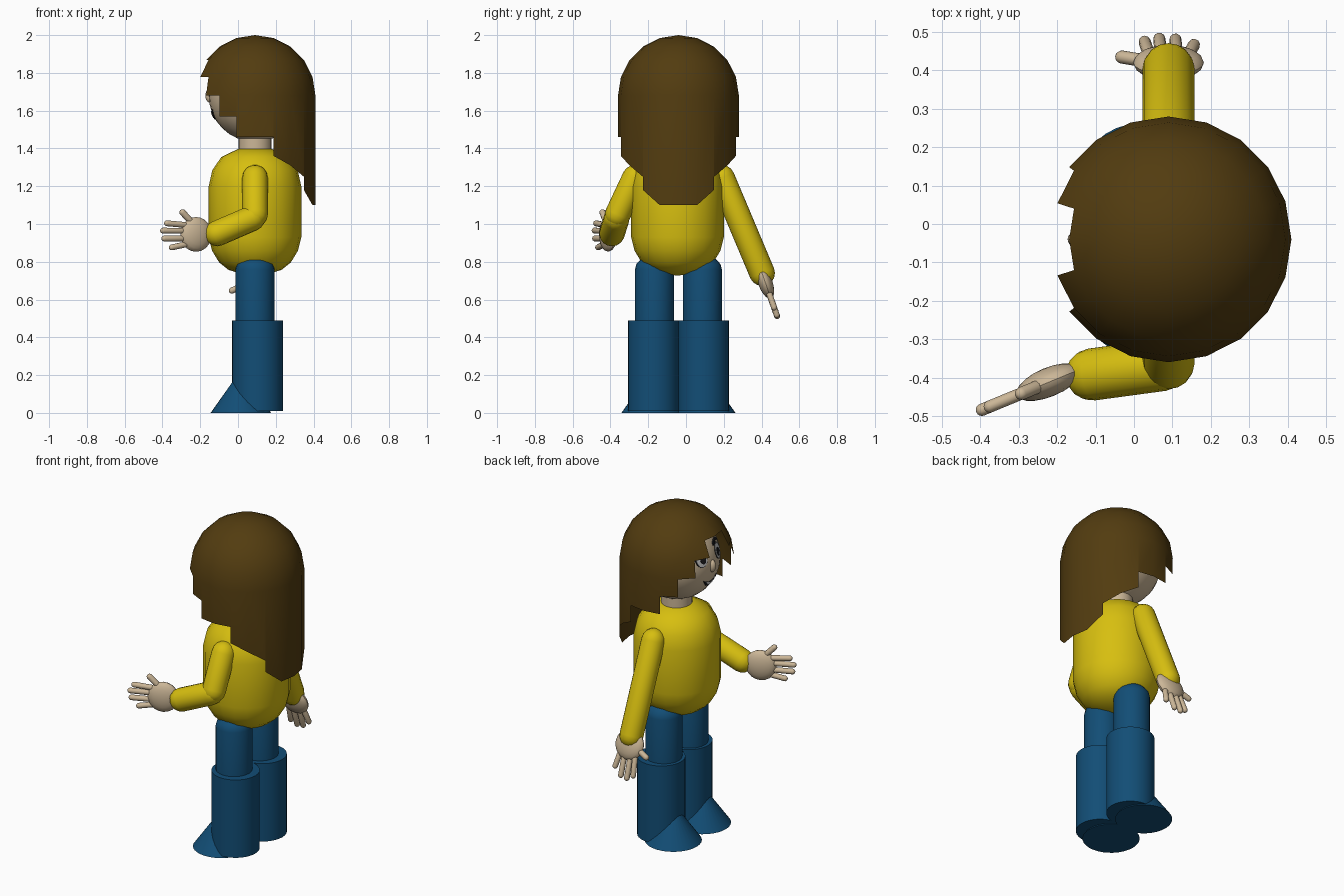
import bpy, bmesh
from math import sin, cos, pi, radians, sqrt
from mathutils import Vector, Matrix

if "Cube" in bpy.data.objects:
    bpy.data.objects.remove(bpy.data.objects["Cube"])

CX, CY = 0.09, -0.04
HEAD = Vector((CX, CY, 1.68))


def material(name, rgb):
    m = bpy.data.materials.new(name)
    m.diffuse_color = (*rgb, 1)
    m.use_nodes = True
    m.node_tree.nodes["Principled BSDF"].inputs["Base Color"].default_value = m.diffuse_color
    return m


YELLOW = material("yellow", (0.68, 0.52, 0.005))
BLUE = material("blue", (0.006, 0.075, 0.18))
BROWN = material("brown", (0.085, 0.045, 0.005))
SKIN = material("skin", (0.6, 0.47, 0.31))
WHITE = material("white", (0.8, 0.8, 0.8))
BLACK = material("black", (0.01, 0.01, 0.012))


def finish(name, bm, mat, angle=40):
    bmesh.ops.remove_doubles(bm, verts=bm.verts, dist=1e-5)
    bmesh.ops.recalc_face_normals(bm, faces=bm.faces)
    me = bpy.data.meshes.new(name)
    bm.to_mesh(me)
    bm.free()
    me.materials.append(mat)
    ob = bpy.data.objects.new(name, me)
    bpy.context.collection.objects.link(ob)
    bpy.ops.object.select_all(action='DESELECT')
    bpy.context.view_layer.objects.active = ob
    ob.select_set(True)
    bpy.ops.object.shade_smooth_by_angle(angle=radians(angle))
    return ob


def lathe(bm, profile, matrix, seg=20):
    """Spin (radius, height) pairs about local z, closing the ends."""
    rings = [[bm.verts.new(matrix @ Vector((r * cos(2 * pi * i / seg), r * sin(2 * pi * i / seg), z)))
              for i in range(seg)] for r, z in profile]
    for a, b in zip(rings, rings[1:]):
        for i in range(seg):
            j = (i + 1) % seg
            bm.faces.new((a[i], a[j], b[j], b[i]))
    bm.faces.new(rings[0][::-1])
    bm.faces.new(rings[-1])


def turned(name, profile, x, y, mat, seg=20):
    bm = bmesh.new()
    lathe(bm, profile, Matrix.Translation((x, y, 0)), seg)
    return finish(name, bm, mat)


def capsule(bm, a, b, r, seg=16):
    a, b = Vector(a), Vector(b)
    d = b - a
    m = Matrix.Translation(a) @ d.to_track_quat('Z', 'Y').to_matrix().to_4x4()
    arc = [radians(t) for t in (2, 22.5, 45, 67.5, 90)]
    prof = [(r * sin(t), -r * cos(t)) for t in arc]
    prof += [(r * sin(t), d.length + r * cos(t)) for t in reversed(arc)]
    lathe(bm, prof, m, seg)


def ellipsoid(bm, matrix, radii, seg=20):
    bmesh.ops.create_uvsphere(bm, u_segments=seg, v_segments=seg // 2, radius=1,
                              matrix=matrix @ Matrix.Diagonal((*radii, 1)))


# Torso and neck
turned("torso", [(0.01, 0.728), (0.07, 0.735), (0.14, 0.757), (0.19, 0.797), (0.228, 0.86), (0.245, 0.93),
                 (0.245, 1.2), (0.226, 1.285), (0.178, 1.355), (0.088, 1.398)], CX, CY - 0.005, YELLOW)
turned("neck", [(0.088, 1.38), (0.088, 1.48)], CX, CY, SKIN)

# Head and nose
bm = bmesh.new()
ellipsoid(bm, Matrix.Translation(HEAD), (0.245, 0.245, 0.245), 32)
finish("head", bm, SKIN)
bm = bmesh.new()
ellipsoid(bm, Matrix.Translation((-0.148, CY, 1.68)), (0.025, 0.021, 0.038))
finish("nose", bm, SKIN)

# Hair: 20-sided dome; each column hangs to its own length, counted from the front
rings = [(0.32 * cos(radians(e)), 1.68 + 0.32 * sin(radians(e))) for e in (90, 72, 54, 36, 18, 0)]
hang = [(1.868, 1.868), (1.779, 1.779), (1.68, 1.68), (1.57, 1.57), (1.46, 1.46), (1.46, 1.46),
        (1.36, 1.31), (1.31, 1.25), (1.18, 1.10), (1.10, 1.10)]
bm = bmesh.new()
for side in (1, -1):
    for c, (z0, z1) in enumerate(hang):
        ends = []
        for k, low in ((c, z0), (c + 1, z1)):
            t = pi - side * radians(18 * k)
            col = [(r, z) for r, z in rings if z > low - 0.005]
            if low < 1.675:
                col.append((0.32, low))
            ends.append([bm.verts.new((CX + r * cos(t), CY + r * sin(t), z)) for r, z in col])
        for i in range(len(ends[0]) - 1):
            quad = [ends[0][i], ends[0][i + 1], ends[1][i + 1], ends[1][i]]
            bm.faces.new(quad[:3] if i == 0 else quad)
bm.normal_update()
finish("hair", bm, BROWN)


# Face details: flat outlines (y, z from head centre) laid on the head
def decal(name, outline, lift, mat):
    bm = bmesh.new()
    R = 0.245 + lift
    n = len(outline)
    cy, cz = sum(p[0] for p in outline) / n, sum(p[1] for p in outline) / n

    def put(y, z, rad=R):
        return bm.verts.new(HEAD + Vector((-sqrt(rad * rad - y * y - z * z), y, z)))
    mid = put(cy, cz)
    half = [put((y + cy) / 2, (z + cz) / 2) for y, z in outline]
    edge = [put(y, z) for y, z in outline]
    skirt = [put(y, z, 0.243) for y, z in outline]
    for i in range(n):
        j = (i + 1) % n
        bm.faces.new((mid, half[i], half[j]))
        for a, b in ((half, edge), (edge, skirt)):
            bm.faces.new((a[i], b[i], b[j], a[j]))
    finish(name, bm, mat)


def oval(y, z, ry, rz, n=20):
    return [(y + ry * cos(2 * pi * i / n), z + rz * sin(2 * pi * i / n)) for i in range(n)]


def smile(w, top, depth):
    up = [(w * t / 5, top + 0.025 * (t / 5) ** 2) for t in range(-5, 6)]
    return up + [(w * t / 5, top + 0.025 - depth * (1 - (t / 5) ** 2)) for t in range(4, -5, -1)]


for s, side in ((1, "left"), (-1, "right")):
    decal(side + "_eye_rim", oval(s * 0.078, 0.062, 0.038, 0.046), 0.002, BLACK)
    decal(side + "_eye", oval(s * 0.078, 0.062, 0.034, 0.042), 0.004, WHITE)
    decal(side + "_pupil", oval(s * 0.073, 0.06, 0.018, 0.024), 0.006, BLACK)
    brow = [(s * (0.08 + 0.04 * t / 3), 0.128 - 0.014 * (t / 3) ** 2) for t in range(-3, 4)]
    decal(side + "_eyebrow", brow + [(y, z - 0.009) for y, z in reversed(brow)], 0.005, BLACK)
decal("mouth", smile(0.062, -0.1, 0.052), 0.004, BLACK)
decal("teeth", smile(0.045, -0.108, 0.036), 0.006, WHITE)

# Legs and feet
for s, side in ((1, "left"), (-1, "right")):
    y = CY + s * 0.127
    dome = [(0.103 * sin(t), 0.76 + 0.075 * cos(t)) for t in (pi / 2, 1.2, 0.8, 0.4, 0.02)]
    turned(side + "_thigh", [(0.103, 0.45)] + dome, CX, y, BLUE)
    turned(side + "_trouser_leg", [(0.135, 0.01), (0.135, 0.49)], 0.104, CY + s * 0.132, BLUE, 32)
    turned(side + "_foot", [(0.16, 0), (0.001, 0.225)], 0.015, CY + s * 0.142, BLUE, 32)


# Hands: palm and fingers placed along forward and thumb directions
def hand(side, centre, forward, thumb, thumb_tip):
    d = Vector(forward).normalized()
    n = d.cross(Vector(thumb)).normalized()
    u = n.cross(d)
    m = Matrix.Translation(centre) @ Matrix((d, u, n)).transposed().to_4x4()
    bm = bmesh.new()
    ellipsoid(bm, m, (0.09, 0.092, 0.038))
    for a, b, tip, across in ((0.05, 0.05, 0.165, 0.062), (0.07, 0.02, 0.188, 0.024),
                              (0.07, -0.02, 0.182, -0.018), (0.05, -0.05, 0.14, -0.066)):
        capsule(bm, m @ Vector((a, b, 0)), m @ Vector((tip, across, 0)), 0.016, 10)
    capsule(bm, m @ Vector((0.01, 0.05, 0)), m @ Vector((*thumb_tip, 0)), 0.017, 10)
    finish(side + "_hand", bm, SKIN)


hand("right", (-0.222, -0.412, 0.945), (-0.92, -0.38, -0.02), (0, 0, 1), (0.075, 0.118))
hand("left", (0.09, 0.42, 0.69), (0, 0.33, -0.94), (-1, 0, 0), (0.045, 0.122))

# Sleeves
for name, a, b in (("right_upper_arm", (0.09, -0.27, 1.245), (0.09, -0.362, 1.05)),
                   ("right_forearm", (0.075, -0.367, 1.03), (-0.11, -0.392, 0.95)),
                   ("left_arm", (0.09, 0.19, 1.245), (0.09, 0.403, 0.74))):
    bm = bmesh.new()
    capsule(bm, a, b, 0.068)
    finish(name, bm, YELLOW)
